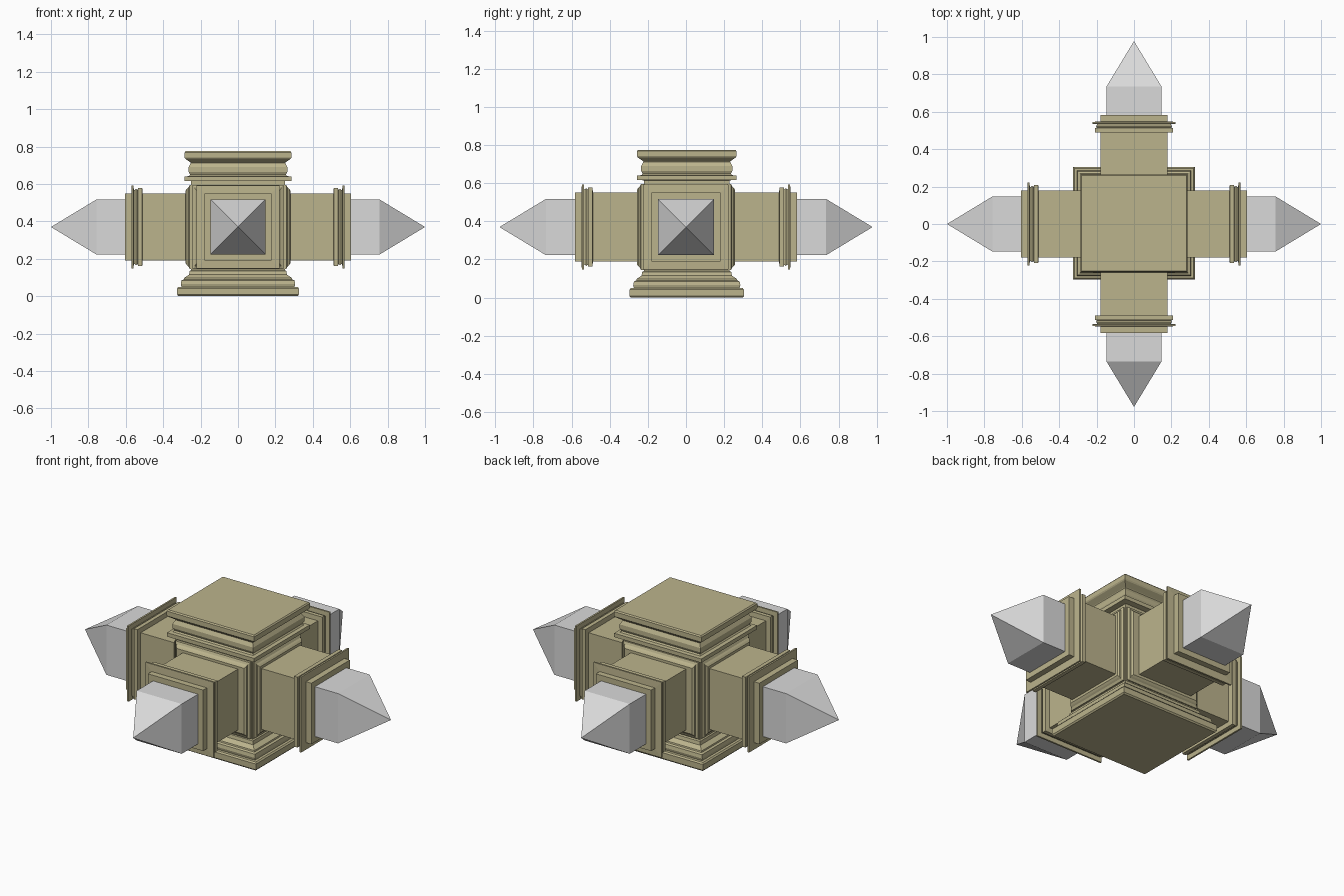
import bpy, bmesh
from mathutils import Matrix, Vector
from math import pi

if "Cube" in bpy.data.objects:
    bpy.data.objects.remove(bpy.data.objects["Cube"])


def material(name, rgb):
    m = bpy.data.materials.new(name)
    m.diffuse_color = (*rgb, 1)
    m.use_nodes = True
    m.node_tree.nodes["Principled BSDF"].inputs["Base Color"].default_value = m.diffuse_color
    return m


stone = material("olive stone", (0.50, 0.455, 0.265))
metal = material("light grey metal", (0.70, 0.70, 0.70))


def loft(name, sections, mat, matrix=Matrix()):
    """Stack rectangles (half width, half depth, height); 0 width makes a point."""
    bm = bmesh.new()
    rings = []
    for hx, hy, z in sections:
        if hx == 0:
            rings.append([bm.verts.new((0, 0, z))])
        else:
            rings.append([bm.verts.new((sx * hx, sy * hy, z))
                          for sx, sy in ((-1, -1), (1, -1), (1, 1), (-1, 1))])
    bm.faces.new(rings[0][::-1])
    for a, b in zip(rings, rings[1:]):
        for i in range(4):
            j = (i + 1) % 4
            if len(b) == 1:
                bm.faces.new((a[i], a[j], b[0]))
            else:
                bm.faces.new((a[i], a[j], b[j], b[i]))
    if len(rings[-1]) == 4:
        bm.faces.new(rings[-1])
    bm.transform(matrix)
    bmesh.ops.recalc_face_normals(bm, faces=bm.faces)
    me = bpy.data.meshes.new(name)
    bm.to_mesh(me)
    bm.free()
    me.materials.append(mat)
    ob = bpy.data.objects.new(name, me)
    bpy.context.collection.objects.link(ob)
    return ob


# Central pedestal: moulded base, shaft and cornice, slightly narrower in depth
profile = [(0.318, 0), (0.325, 0.008), (0.325, 0.042), (0.318, 0.05),
           (0.302, 0.05), (0.306, 0.065), (0.302, 0.085), (0.29, 0.09),
           (0.288, 0.098), (0.262, 0.115), (0.258, 0.135), (0.25, 0.14),
           (0.25, 0.60), (0.25, 0.615), (0.285, 0.617), (0.285, 0.64),
           (0.262, 0.642), (0.256, 0.65), (0.264, 0.665), (0.264, 0.69),
           (0.252, 0.712), (0.255, 0.716), (0.282, 0.735), (0.286, 0.742),
           (0.286, 0.768), (0.28, 0.775)]
loft("pedestal", [(h, h - 0.025, z) for h, z in profile], stone,
     Matrix.Translation((0, 0.004, 0)))

# Four arms; local z points outward, local y is up
ARM_Z = 0.37
for k, side in enumerate(("right", "back", "left", "front")):
    s = 0.0 if k % 2 == 0 else -0.022      # arms along y sit closer in
    w = 0.025 if k % 2 else 0.0            # their wall panel is wider
    out = Matrix(((0, 0, 1, 0), (1, 0, 0, 0), (0, 1, 0, ARM_Z), (0, 0, 0, 1)))
    mat = Matrix.Rotation(k * pi / 2, 4, 'Z') @ out

    # Stepped panel moulding on the shaft wall
    loft(side + "_wall_panel",
         [(0.218 + w, 0.225, 0.24 + s), (0.218 + w, 0.225, 0.258 + s),
          (0.205 + w, 0.212, 0.264 + s), (0.205 + w, 0.205, 0.272 + s),
          (0.195 + w, 0.195, 0.28 + s)], stone, mat)

    # Square arm with collar rings near its end
    arm = [(0.18, 0.24), (0.18, 0.51), (0.208, 0.512), (0.208, 0.535),
           (0.198, 0.537), (0.203, 0.545), (0.196, 0.557), (0.223, 0.558),
           (0.223, 0.568), (0.18, 0.57), (0.18, 0.605)]
    loft(side + "_arm", [(h, h, d + s) for h, d in arm], stone, mat)

    # Pointed square spike
    spike = [(0.147, 0.59), (0.147, 0.757), (0, 1.0)]
    loft(side + "_spike", [(h, h, d + s) for h, d in spike], metal, mat)
